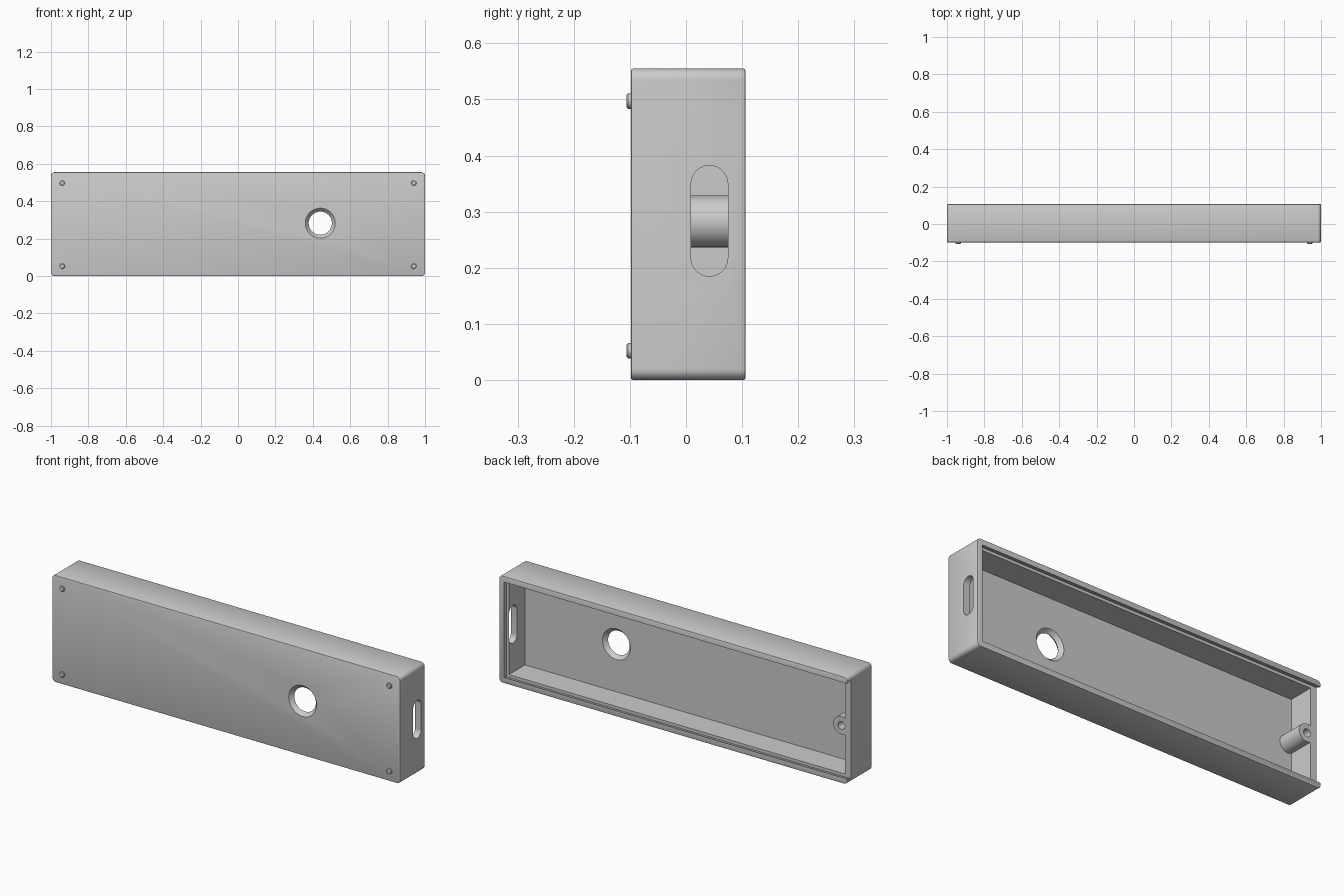
import bpy, bmesh, math

if "Cube" in bpy.data.objects:
    bpy.data.objects.remove(bpy.data.objects["Cube"])

grey = bpy.data.materials.new("plain grey")
grey.use_nodes = True
COLOR = (0.6, 0.6, 0.6, 1)
grey.diffuse_color = COLOR
grey.node_tree.nodes["Principled BSDF"].inputs["Base Color"].default_value = COLOR

FRONT, BACK, HEIGHT = -0.098, 0.106, 0.555
MID = HEIGHT / 2
WALL, FLOOR, LEDGE = 0.035, -0.058, 0.075


def rounded(u0, u1, v0, v1, r=0.0, steps=8):
    """Rectangle outline with corner radius r."""
    if r == 0:
        return [(u0, v0), (u1, v0), (u1, v1), (u0, v1)]
    corners = [(u1 - r, v1 - r), (u0 + r, v1 - r), (u0 + r, v0 + r), (u1 - r, v0 + r)]
    return [(cu + r * math.cos(a), cv + r * math.sin(a))
            for q, (cu, cv) in enumerate(corners)
            for a in [(q + i / steps) * math.pi / 2 for i in range(steps + 1)]]


def circle(u, v, r, n=48):
    return [(u + r * math.cos(2 * math.pi * i / n), v + r * math.sin(2 * math.pi * i / n))
            for i in range(n)]


def loft(name, rings, axis="y"):
    """Solid through (outline, depth) rings stacked along y or x."""
    bm = bmesh.new()
    loops = []
    for outline, d in rings:
        loops.append([bm.verts.new((u, d, v) if axis == "y" else (d, u, v))
                      for u, v in outline])
    n = len(loops[0])
    for a, b in zip(loops, loops[1:]):
        for i in range(n):
            j = (i + 1) % n
            bm.faces.new((a[i], a[j], b[j], b[i]))
    bm.faces.new(loops[0])
    bm.faces.new(loops[-1])
    bmesh.ops.remove_doubles(bm, verts=bm.verts, dist=1e-5)
    bmesh.ops.recalc_face_normals(bm, faces=bm.faces)
    mesh = bpy.data.meshes.new(name)
    bm.to_mesh(mesh)
    bm.free()
    mesh.materials.append(grey)
    obj = bpy.data.objects.new(name, mesh)
    bpy.context.collection.objects.link(obj)
    return obj


def select(obj):
    bpy.ops.object.select_all(action="DESELECT")
    obj.select_set(True)
    bpy.context.view_layer.objects.active = obj


def combine(target, tool, operation):
    """Apply a boolean and discard the tool."""
    mod = target.modifiers.new(tool.name, "BOOLEAN")
    mod.object, mod.operation, mod.solver = tool, operation, "EXACT"
    select(target)
    bpy.ops.object.modifier_apply(modifier=mod.name)
    bpy.data.objects.remove(tool)


# Outer shell with softened edges
def shell(inset):
    return rounded(-1 + inset, 1 - inset, inset, HEIGHT - inset, 0.02 - inset)


e = 0.004
case = loft("case", [(shell(e), FRONT), (shell(e * 0.3), FRONT + e * 0.3), (shell(0), FRONT + e),
                     (shell(0), BACK - e), (shell(e * 0.3), BACK - e * 0.3), (shell(e), BACK)])

# Hollow interior
inner = rounded(-1 + WALL, 1 - WALL, WALL, HEIGHT - WALL)
combine(case, loft("cavity", [(inner, FLOOR), (inner, 0.2)]), "DIFFERENCE")

# Screw post merged with the end wall
post = circle(-0.945, MID + 0.005, 0.046)
combine(case, loft("screw_post", [(post, FLOOR - 0.01), (post, BACK - 0.01)]), "UNION")

# Dovetail track for a sliding lid, open at one end
def track(inset):
    return rounded(-1.1, 1 - inset, inset, HEIGHT - inset)


combine(case, loft("lid_track", [(track(0.02), LEDGE), (track(0.03), BACK),
                                 (track(0.03), BACK + 0.05)]), "DIFFERENCE")

# Screw hole
bore = circle(-0.945, MID + 0.005, 0.02, 32)
combine(case, loft("screw_hole", [(bore, -0.03), (bore, 0.2)]), "DIFFERENCE")

# Round window, narrowest halfway through the front panel
def ring(r):
    return circle(0.44, MID + 0.005, r, 64)


neck = (FRONT + FLOOR) / 2
combine(case, loft("window", [(ring(0.08), FRONT - 0.02), (ring(0.08), FRONT), (ring(0.062), neck),
                              (ring(0.08), FLOOR), (ring(0.08), FLOOR + 0.02)]), "DIFFERENCE")

# Rounded slot through the end wall
slot = rounded(0.009, 0.0745, 0.185, 0.382, 0.0327, 12)
combine(case, loft("end_slot", [(slot, 0.9), (slot, 1.1)], "x"), "DIFFERENCE")

# Four small feet on the front panel
parts = [case]
for side, x in (("right", -0.94), ("left", 0.94)):
    for level, z in (("lower", 0.052), ("upper", 0.497)):
        parts.append(loft(f"{level}_{side}_foot", [
            (circle(x, z, 0.014, 32), FRONT + 0.004), (circle(x, z, 0.014, 32), FRONT - 0.005),
            (circle(x, z, 0.011, 32), FRONT - 0.008)]))

for obj in parts:
    select(obj)
    bpy.ops.object.shade_smooth_by_angle(angle=math.radians(30))
